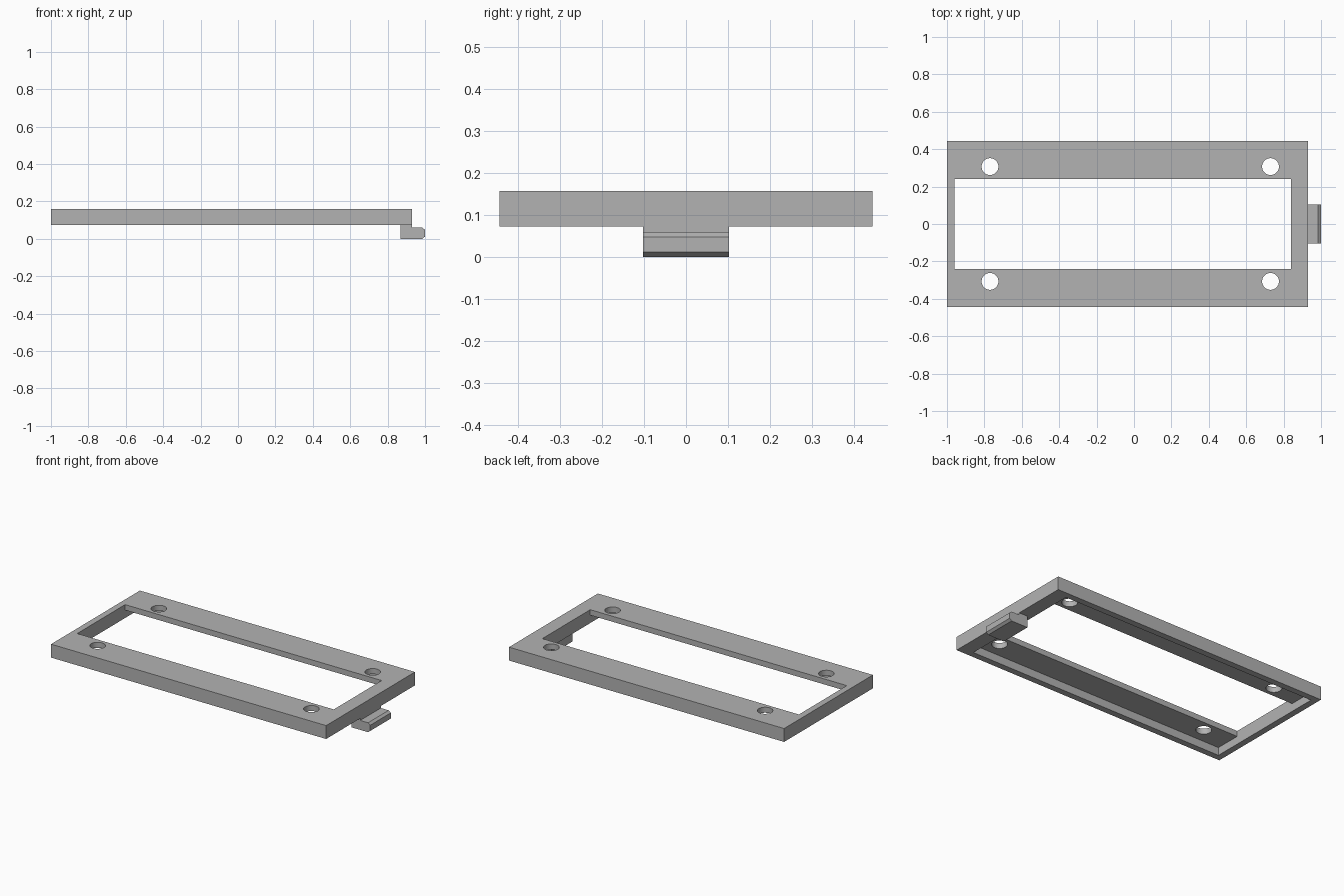
import bpy
import bmesh

# Remove the default cube
cube = bpy.data.objects.get("Cube")
if cube:
    bpy.data.objects.remove(cube, do_unlink=True)

# Single plain grey
grey = bpy.data.materials.new("mid_grey")
grey.use_nodes = True
colour = (0.45, 0.45, 0.45, 1)
grey.diffuse_color = colour
grey.node_tree.nodes["Principled BSDF"].inputs["Base Color"].default_value = colour

BOTTOM, TOP = 0.073, 0.158
CEILING = 0.123      # underside of the thin lip
HALF_DEPTH = 0.445


def make_object(name, bm):
    bmesh.ops.recalc_face_normals(bm, faces=bm.faces)
    mesh = bpy.data.meshes.new(name)
    bm.to_mesh(mesh)
    bm.free()
    mesh.materials.append(grey)
    obj = bpy.data.objects.new(name, mesh)
    bpy.context.collection.objects.link(obj)
    return obj


def box(name, x0, x1, half_y, z0, z1):
    bm = bmesh.new()
    bmesh.ops.create_cube(bm, size=1)
    bmesh.ops.scale(bm, vec=(x1 - x0, 2 * half_y, z1 - z0), verts=bm.verts)
    bmesh.ops.translate(bm, vec=((x0 + x1) / 2, 0, (z0 + z1) / 2), verts=bm.verts)
    return make_object(name, bm)


def cylinder(name, x, y, radius):
    bm = bmesh.new()
    bmesh.ops.create_cone(bm, cap_ends=True, segments=48, radius1=radius,
                          radius2=radius, depth=0.4)
    bmesh.ops.translate(bm, vec=(x, y, TOP), verts=bm.verts)
    return make_object(name, bm)


def cut(target, cutter):
    cutter.hide_render = True
    mod = target.modifiers.new("cut", 'BOOLEAN')
    mod.operation = 'DIFFERENCE'
    mod.solver = 'EXACT'
    mod.object = cutter
    bpy.context.view_layer.objects.active = target
    bpy.ops.object.modifier_apply(modifier=mod.name)
    bpy.data.objects.remove(cutter, do_unlink=True)


# Bezel frame: plate, hollowed underside with a window through the lip
frame = box("bezel_frame", -1, 0.93, HALF_DEPTH, BOTTOM, TOP)
cut(frame, box("recess_cutter", -0.96, 0.84, HALF_DEPTH - 0.04, -0.1, CEILING))
cut(frame, box("window_cutter", -0.96, 0.84, 0.24, -0.1, 0.3))

# Four screw holes
for x in (-0.77, 0.73):
    for side in (-1, 1):
        cut(frame, cylinder("hole_cutter", x, side * 0.307, 0.045))

# Latch tab under the end bar, an extruded hook profile
profile = [(0.87, BOTTOM), (0.87, 0), (0.985, 0), (1, 0.012),
           (1, 0.048), (0.985, 0.06), (0.93, 0.06), (0.93, BOTTOM)]
half_width = 0.103
bm = bmesh.new()
face = bm.faces.new([bm.verts.new((x, -half_width, z)) for x, z in profile])
extruded = bmesh.ops.extrude_face_region(bm, geom=[face])["geom"]
moved = [v for v in extruded if isinstance(v, bmesh.types.BMVert)]
bmesh.ops.translate(bm, vec=(0, 2 * half_width, 0), verts=moved)
latch = make_object("latch_tab", bm)

# Smooth hole walls, crisp edges elsewhere
bpy.ops.object.select_all(action='DESELECT')
frame.select_set(True)
bpy.context.view_layer.objects.active = frame
bpy.ops.object.shade_smooth_by_angle(angle=0.52)
